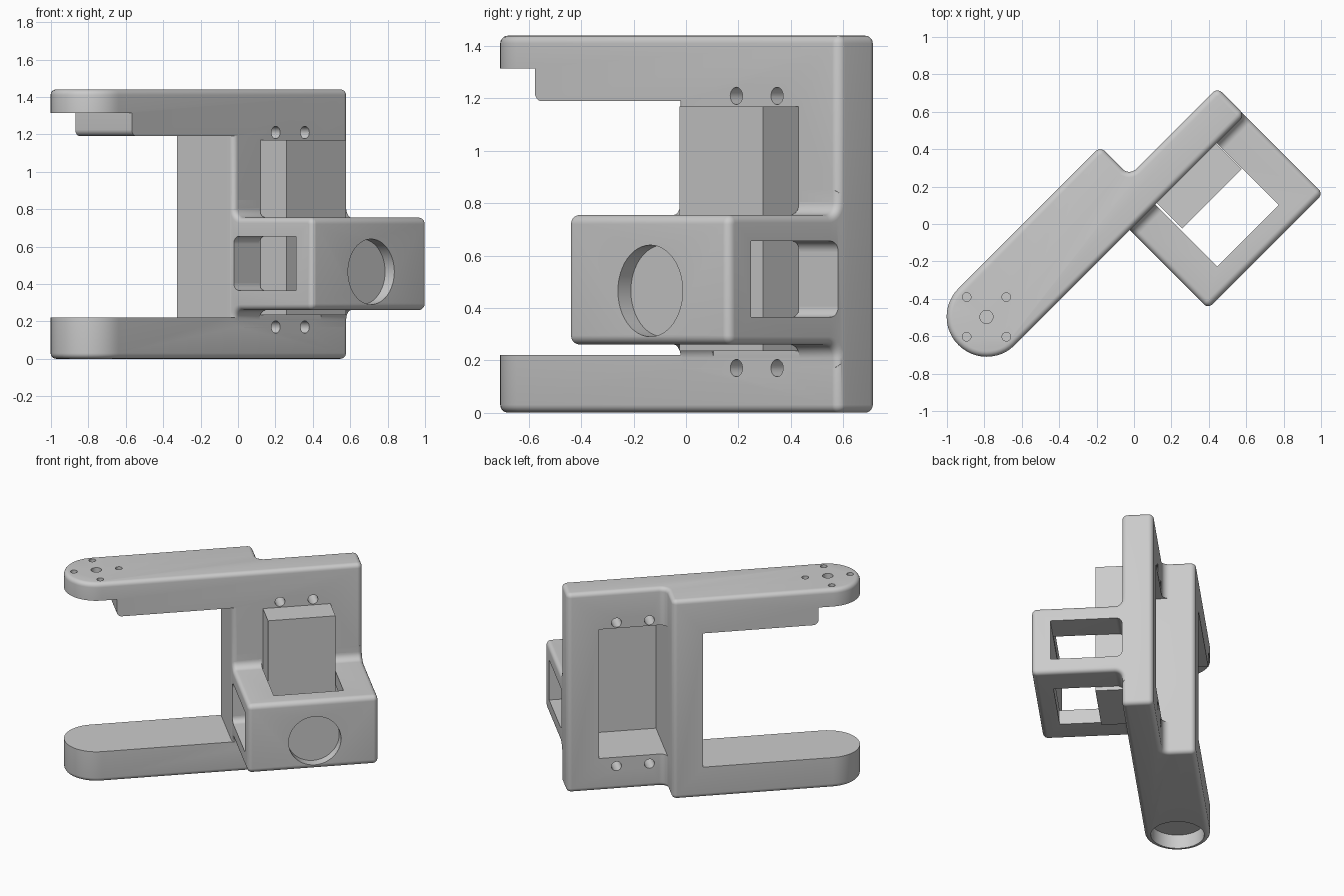
import bpy, bmesh, math
from mathutils import Vector

if "Cube" in bpy.data.objects:
    bpy.data.objects.remove(bpy.data.objects["Cube"])

grey = bpy.data.materials.new("plain grey")
grey.use_nodes = True
grey.diffuse_color = (0.6, 0.6, 0.6, 1)
grey.node_tree.nodes["Principled BSDF"].inputs["Base Color"].default_value = grey.diffuse_color


def rounded(corners, steps=8):
    """Outline from (a, b, radius) corners, each rounded by an arc."""
    out = []
    for i, (a, b, r) in enumerate(corners):
        p = Vector((a, b))
        if not r:
            out.append(p)
            continue
        d1 = (Vector(corners[i - 1][:2]) - p).normalized()
        d2 = (Vector(corners[(i + 1) % len(corners)][:2]) - p).normalized()
        half = d1.angle(d2) / 2
        centre = p + (d1 + d2).normalized() * r / math.sin(half)
        s = p + d1 * r / math.tan(half) - centre
        e = p + d2 * r / math.tan(half) - centre
        sweep = s.angle(e)
        for k in range(steps + 1):
            t = k / steps
            w = (s * math.sin((1 - t) * sweep) + e * math.sin(t * sweep)) / math.sin(sweep)
            out.append(centre + w)
    return out


def circle(a, b, r, n=48):
    return [(a + r * math.cos(2 * math.pi * k / n), b + r * math.sin(2 * math.pi * k / n))
            for k in range(n)]


def box(a0, a1, b0, b1):
    return [(a0, b0), (a1, b0), (a1, b1), (a0, b1)]


PLACE = {"x": lambda p, t: (t, p[0], p[1]),
         "y": lambda p, t: (p[0], t, p[1]),
         "z": lambda p, t: (p[0], p[1], t)}


def prism(name, outline, axis, start, end, soft=0):
    """Extrude an outline along an axis, optionally rounding both rims."""
    bm = bmesh.new()
    lo, hi = ([bm.verts.new(PLACE[axis](p, t)) for p in outline] for t in (start, end))
    caps = [bm.faces.new(lo), bm.faces.new(hi)]
    for i in range(len(lo)):
        bm.faces.new((lo[i - 1], lo[i], hi[i], hi[i - 1]))
    bmesh.ops.recalc_face_normals(bm, faces=bm.faces)
    if soft:
        rims = [e for f in caps for e in f.edges]
        bmesh.ops.bevel(bm, geom=rims, offset=soft, segments=5, profile=0.5,
                        affect='EDGES', clamp_overlap=False)
    mesh = bpy.data.meshes.new(name)
    bm.to_mesh(mesh)
    bm.free()
    mesh.materials.append(grey)
    ob = bpy.data.objects.new(name, mesh)
    bpy.context.collection.objects.link(ob)
    return ob


def combine(target, tool, operation='DIFFERENCE'):
    """Apply a boolean and discard the tool."""
    mod = target.modifiers.new("join", 'BOOLEAN')
    mod.operation, mod.object, mod.solver = operation, tool, 'EXACT'
    graph = bpy.context.evaluated_depsgraph_get()
    mesh = bpy.data.meshes.new_from_object(target.evaluated_get(graph))
    target.modifiers.clear()
    target.data = mesh
    bpy.data.objects.remove(tool)


FRONT, BACK, STEP = -0.007, 0.42, 0.2       # depth of plate front, arm back, plate back
INNER, SIDE, END = -0.04, 0.165, 0.83       # column faces and plate end
TIP, MID, R = -0.909, 0.2065, 0.212         # arm tip centre and radius

# Main frame: arms, column and plate share one plan outline
frame = prism("bracket_frame", rounded([
    (TIP - R, FRONT, R), (END, FRONT, 0.035), (END, STEP, 0.035),
    (SIDE, STEP, 0.05), (SIDE, BACK, 0.035), (TIP - R, BACK, R)], 12), "z", 0, 1.44, 0.03)

# Opening between the arms, with the thinner upper tip
combine(frame, prism("arm_opening", rounded([
    (-2, 0.22, 0), (INNER, 0.22, 0), (INNER, 1.19, 0), (-0.81, 1.19, 0.035),
    (-0.81, 1.315, 0), (-2, 1.315, 0)]), "y", -1, 1))
# Rounded front edge of the column
combine(frame, prism("column_edge", rounded([
    (-0.1, 0.06, 0), (INNER, 0.06, 0), (INNER, FRONT, 0.03), (0.05, FRONT, 0),
    (0.05, -0.1, 0), (-0.1, -0.1, 0)]), "z", 0.22, 1.19))

# Front holder: side profile with fillets where it meets the plate
holder = prism("holder", rounded([
    (-0.6, 0.26, 0.035), (-0.6, 0.755, 0.035), (FRONT, 0.755, 0.05), (FRONT, 0.85, 0),
    (0.06, 0.85, 0), (0.06, 0.17, 0), (FRONT, 0.17, 0), (FRONT, 0.26, 0.05)]),
    "x", INNER + 0.001, END - 0.001, 0.03)
combine(holder, prism("side_windows", rounded([
    (-0.478, 0.365, 0), (FRONT, 0.365, 0.04), (FRONT, 0.655, 0.04), (-0.478, 0.655, 0)]),
    "x", -1, 2))
combine(holder, prism("holder_shaft", box(SIDE - 0.01, 0.62, -0.475, FRONT), "z", 0, 1.2))
combine(holder, prism("round_pocket", circle(0.407, 0.465, 0.175), "y", -0.8, -0.53))
combine(frame, holder, 'UNION')

# Tall window in the plate
combine(frame, prism("plate_window", box(SIDE, 0.615, 0.235, 1.17), "y", -0.2, 0.6))

# Screw holes above and below the window
for u in (0.279, 0.499):
    for z in (0.17, 1.21):
        combine(frame, prism("screw_hole", circle(u, z, 0.033, 24), "y", -0.2, 0.6))

# Tip holes in the upper arm, round pocket under the lower arm
combine(frame, prism("tip_centre_hole", circle(TIP, MID, 0.035, 24), "z", 1.1, 1.6))
for k in range(4):
    a = k * math.pi / 2
    spot = circle(TIP + 0.15 * math.cos(a), MID + 0.15 * math.sin(a), 0.023, 24)
    combine(frame, prism("tip_hole", spot, "z", 1.1, 1.6))
combine(frame, prism("lower_pocket", circle(TIP, MID, 0.175), "z", -0.2, 0.1))

# Turn diagonally and smooth the rounded edges
frame.rotation_euler.z = math.pi / 4
bpy.ops.object.select_all(action='DESELECT')
frame.select_set(True)
bpy.context.view_layer.objects.active = frame
bpy.ops.object.shade_smooth_by_angle(angle=math.radians(35))
